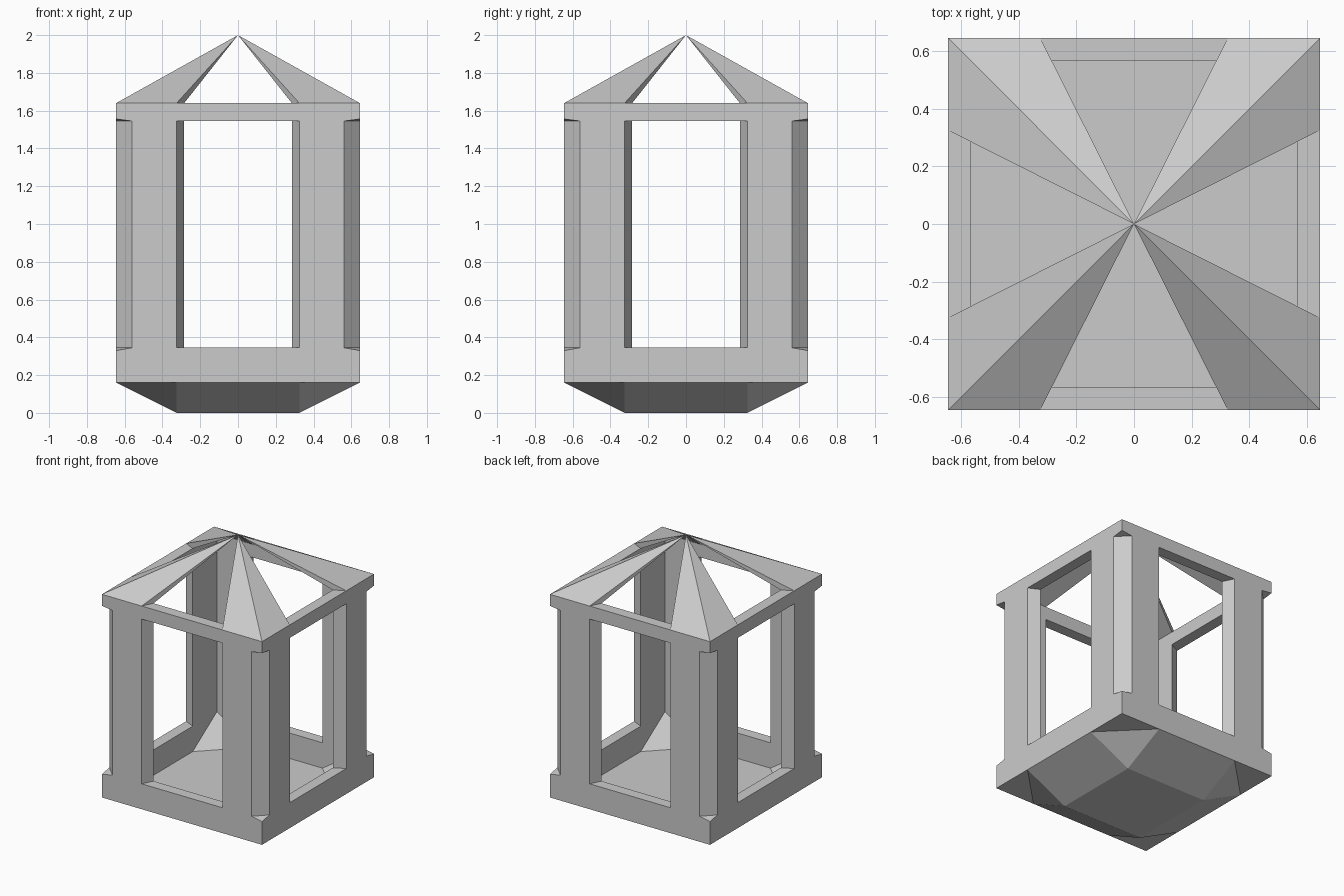
import bpy

if "Cube" in bpy.data.objects:
    bpy.data.objects.remove(bpy.data.objects["Cube"])

OUT, INN = 0.645, 0.565        # outer / inner half widths
WO, WI = 0.325, 0.285          # window half widths, outside / inside
CH = 0.56                      # start of the corner chamfer
BASE, SILL, HEAD, EAVE, TOP = 0.16, 0.345, 1.545, 1.64, 2.0


def quarter(name, verts, faces):
    """One quarter (+x, +y) of a part, mirrored to all four corners."""
    me = bpy.data.meshes.new(name)
    me.from_pydata(verts, [], faces)
    ob = bpy.data.objects.new(name, me)
    bpy.context.collection.objects.link(ob)
    bpy.ops.object.select_all(action='DESELECT')
    ob.select_set(True)
    bpy.context.view_layer.objects.active = ob
    # consistent outward normals on the joined shell
    mod = ob.modifiers.new("mirror", 'MIRROR')
    mod.use_axis = (True, True, False)
    bpy.ops.object.modifier_apply(modifier=mod.name)
    bpy.ops.object.mode_set(mode='EDIT')
    bpy.ops.mesh.select_all(action='SELECT')
    bpy.ops.mesh.normals_make_consistent(inside=False)
    bpy.ops.object.mode_set(mode='OBJECT')
    return ob


def band(name, z_flat, z_corner, z_edge):
    """Square ring; its z_flat side dips at the corner beyond the chamfer."""
    v = [(0, OUT, z_flat), (CH, OUT, z_flat), (OUT, OUT, z_corner),
         (OUT, CH, z_flat), (OUT, 0, z_flat),
         (0, INN, z_flat), (INN, INN, z_flat), (INN, 0, z_flat),
         (0, OUT, z_edge), (OUT, OUT, z_edge), (OUT, 0, z_edge),
         (0, INN, z_edge), (INN, INN, z_edge), (INN, 0, z_edge)]
    f = [(0, 1, 6, 5), (1, 3, 6), (3, 4, 7, 6), (1, 2, 3),
         (0, 8, 9, 2, 1), (2, 9, 10, 4, 3),
         (5, 6, 12, 11), (6, 7, 13, 12),
         (8, 11, 12, 9), (9, 12, 13, 10)]
    return quarter(name, v, f)


# base wall and top rim
band("base_wall", SILL, 0.33, BASE)
band("top_rim", HEAD, 1.556, EAVE)

# chamfered corner posts with splayed window jambs
sec = [(WO, OUT), (CH, OUT), (OUT, CH), (OUT, WO), (INN, WI), (INN, INN), (WI, INN)]
n = len(sec)
quarter("corner_posts",
        [(x, y, z) for z in (SILL, HEAD) for x, y in sec],
        [(i, (i + 1) % n, (i + 1) % n + n, i + n) for i in range(n)])

# tapered underside with folded corners, closed by a flat floor
quarter("tapered_base",
        [(0, 0, 0), (WO, 0, 0), (WO, WO, 0), (0, WO, 0),
         (0, OUT, BASE), (WO, OUT, BASE), (OUT, OUT, BASE), (OUT, WO, BASE),
         (OUT, 0, BASE), (0, 0, BASE)],
        [(0, 1, 2, 3), (3, 2, 5, 4), (2, 1, 8, 7), (2, 7, 5), (5, 7, 6),
         (9, 4, 5, 6, 7, 8)])

# sloped fillets in the inner floor corners
quarter("floor_corner_fillets",
        [(INN, INN, SILL), (INN, WI, BASE), (WI, INN, BASE), (INN, INN, BASE)],
        [(0, 1, 2), (0, 3, 1), (0, 2, 3), (1, 3, 2)])

# four roof ribs, open between, meeting at the peak
quarter("roof_ribs",
        [(0, 0, TOP), (WO, OUT, EAVE), (OUT, OUT, EAVE), (OUT, WO, EAVE),
         (INN, WI, EAVE), (INN, INN, EAVE), (WI, INN, EAVE)],
        [(0, i, i % 6 + 1) for i in range(1, 7)])
